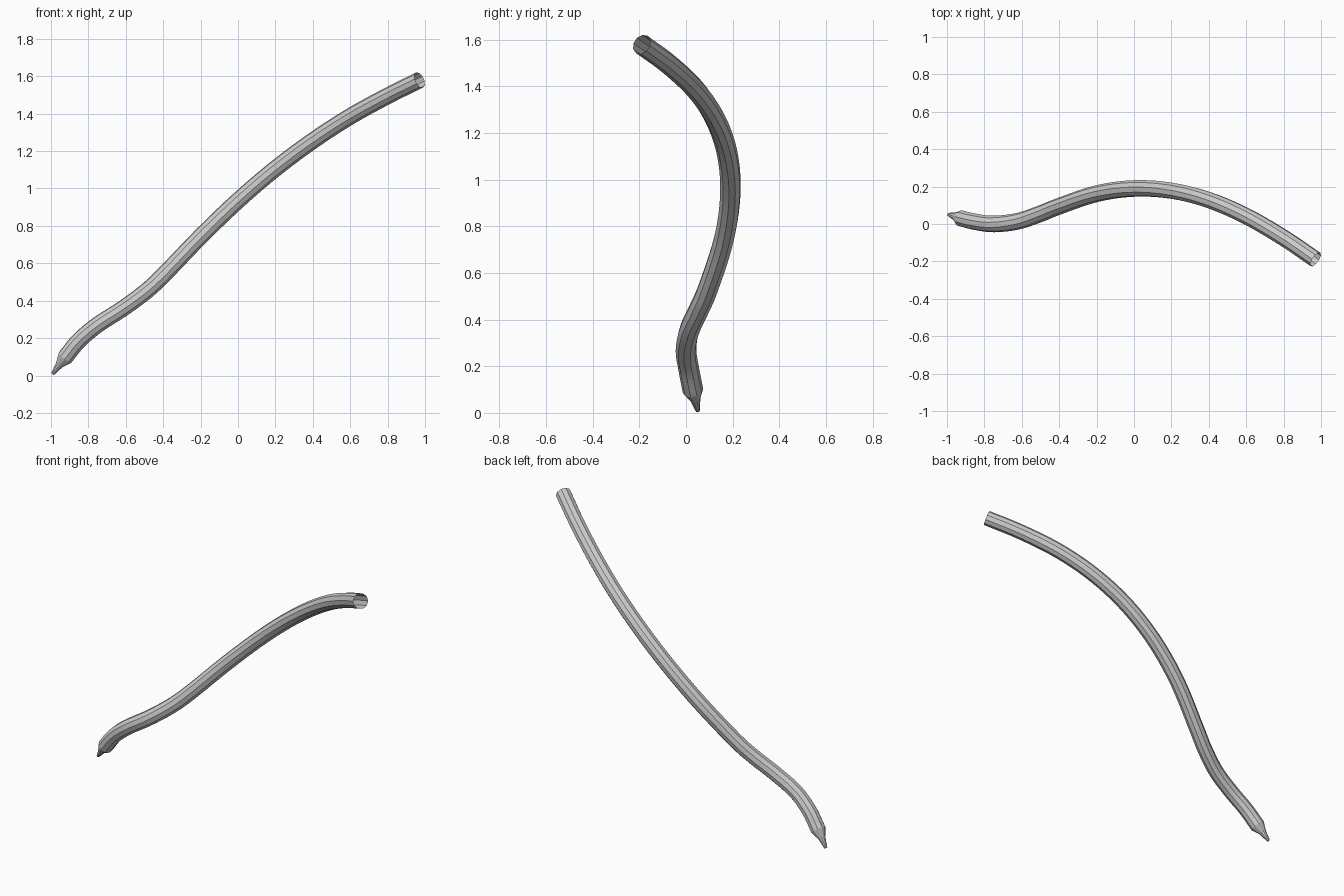
import bpy, bmesh, math
from mathutils import Vector

if "Cube" in bpy.data.objects:
    bpy.data.objects.remove(bpy.data.objects["Cube"])

SIDES, R, STEPS, ROLL = 10, 0.0445, 5, 0.0

# Centre line of the bent tube, lower end to upper end
path = [Vector(p) for p in [
    (-0.925, 0.03, 0.095), (-0.85, 0.012, 0.187), (-0.75, 0.0, 0.271), (-0.62, 0.015, 0.355),
    (-0.5, 0.055, 0.443), (-0.4, 0.095, 0.535), (-0.2, 0.162, 0.743), (0, 0.19, 0.935),
    (0.2, 0.178, 1.106), (0.4, 0.128, 1.255), (0.6, 0.042, 1.385), (0.8, -0.074, 1.495),
    (0.971, -0.19, 1.58)]]


def smooth(pts):
    """Catmull-Rom resampling."""
    ext = [2 * pts[0] - pts[1]] + pts + [2 * pts[-1] - pts[-2]]
    out = []
    for i in range(1, len(ext) - 2):
        a, b, c, d = ext[i - 1:i + 3]
        for k in range(STEPS):
            t = k / STEPS
            out.append(0.5 * (2 * b + (c - a) * t + (2 * a - 5 * b + 4 * c - d) * t * t
                              + (3 * b - a - 3 * c + d) * t ** 3))
    return out + [pts[-1]]


def sweep(name, pts, radii, cap_start=False):
    """Loft a regular polygon along the points, with a radius at each one."""
    bm = bmesh.new()
    rings, up = [], Vector((0, 0, 1))
    n = len(pts)
    for i, p in enumerate(pts):
        t = (pts[min(i + 1, n - 1)] - pts[max(i - 1, 0)]).normalized()
        up = (up - t * up.dot(t)).normalized()
        side = t.cross(up)
        ring = []
        for k in range(SIDES):
            a = 2 * math.pi * k / SIDES + ROLL
            ring.append(bm.verts.new(p + radii[i] * (math.cos(a) * up + math.sin(a) * side)))
        rings.append(ring)
    for r0, r1 in zip(rings, rings[1:]):
        for k in range(SIDES):
            j = (k + 1) % SIDES
            bm.faces.new((r0[k], r0[j], r1[j], r1[k]))
    if cap_start:
        bm.faces.new(rings[0])
    bmesh.ops.recalc_face_normals(bm, faces=bm.faces)
    me = bpy.data.meshes.new(name)
    bm.to_mesh(me)
    bm.free()
    ob = bpy.data.objects.new(name, me)
    bpy.context.collection.objects.link(ob)
    return ob


# Narrow pointed tip leading into the open-ended tube
tip = [Vector((-0.991, 0.051, 0.008)), Vector((-0.955, 0.04, 0.058))]
body = smooth(path)
sweep("bent_tube", tip + body, [0.009, 0.022] + [R] * len(body), cap_start=True)
